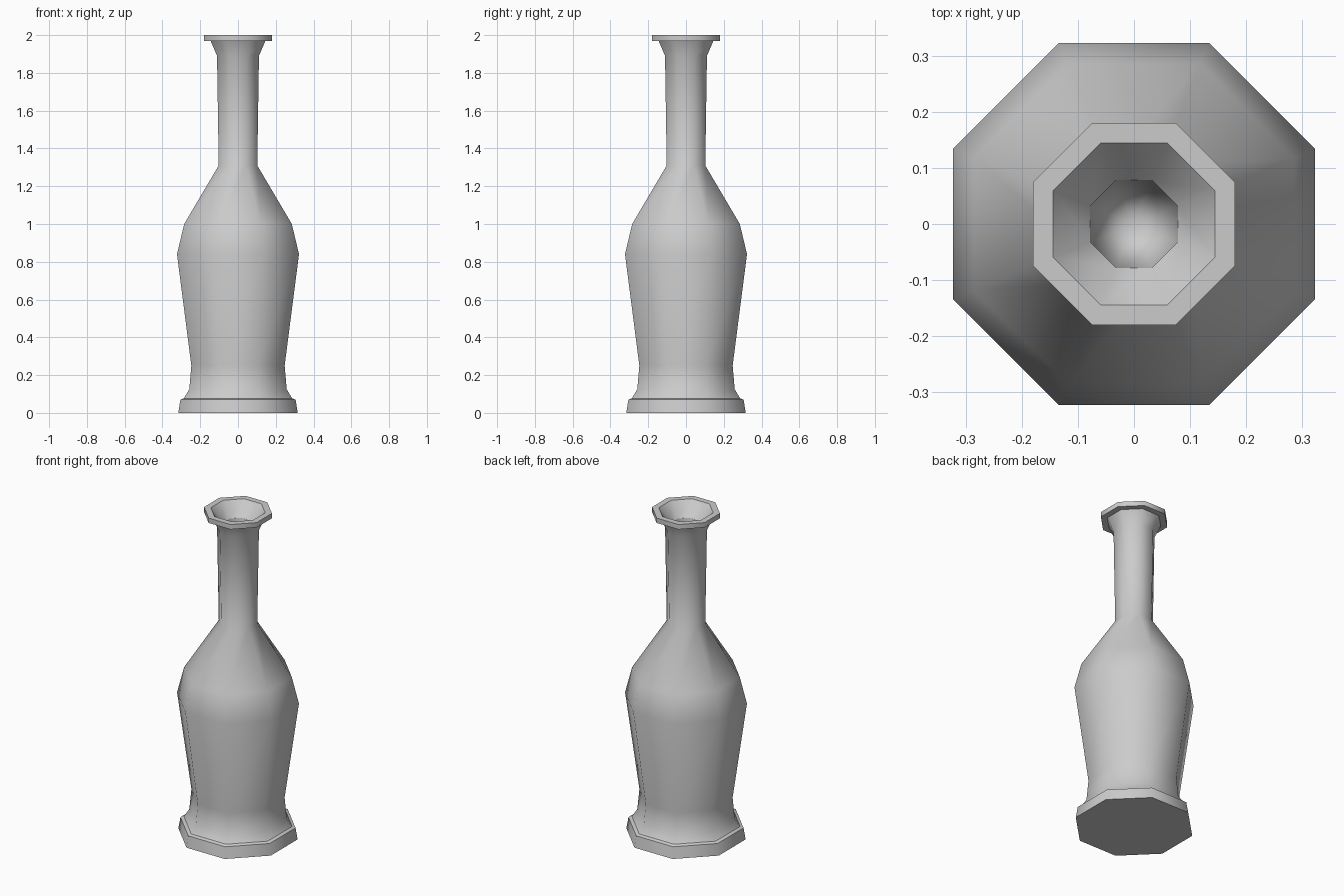
import bpy, bmesh, math

if "Cube" in bpy.data.objects:
    bpy.data.objects.remove(bpy.data.objects["Cube"])

SIDES = 8
FIT = 1 / math.cos(math.pi / SIDES)  # flat-to-centre distance -> corner radius

# (half width, height, crisp edge?) from the foot up, over the lip and into the mouth
PROFILE = [
    (0.316, 0.0, True),      # foot
    (0.305, 0.07, True),
    (0.287, 0.077, True),
    (0.258, 0.125, False),   # waist
    (0.247, 0.25, False),
    (0.323, 0.84, False),    # belly
    (0.285, 1.0, False),     # shoulder
    (0.102, 1.31, False),    # neck
    (0.111, 1.89, False),
    (0.145, 1.97, True),     # lip
    (0.180, 1.97, True),
    (0.180, 2.0, True),
    (0.144, 2.0, True),
    (0.078, 1.915, True),    # mouth funnel
]
PIT_Z = 1.2                  # point where the inside closes


def ring(bm, half, z):
    """One octagon with its flats facing the axes."""
    step = 2 * math.pi / SIDES
    return [bm.verts.new((half * FIT * math.cos((i + 0.5) * step),
                          half * FIT * math.sin((i + 0.5) * step), z))
            for i in range(SIDES)]


bm = bmesh.new()
rings = [ring(bm, r, z) for r, z, _ in PROFILE]

# Walls between neighbouring rings
for a, b in zip(rings, rings[1:]):
    for i in range(SIDES):
        j = (i + 1) % SIDES
        bm.faces.new((a[i], a[j], b[j], b[i]))

# Flat underside and pointed inside
bm.faces.new(rings[0][::-1])
tip = bm.verts.new((0, 0, PIT_Z))
for i in range(SIDES):
    bm.faces.new((rings[-1][i], rings[-1][(i + 1) % SIDES], tip))

# Smooth shading, with crisp rings at the foot and lip
for f in bm.faces:
    f.smooth = True
for loop, (_, _, crisp) in zip(rings, PROFILE):
    if crisp:
        for i in range(SIDES):
            bm.edges.get((loop[i], loop[(i + 1) % SIDES])).smooth = False

mesh = bpy.data.meshes.new("bottle")
bm.to_mesh(mesh)
bm.free()
bottle = bpy.data.objects.new("bottle", mesh)
bpy.context.collection.objects.link(bottle)
